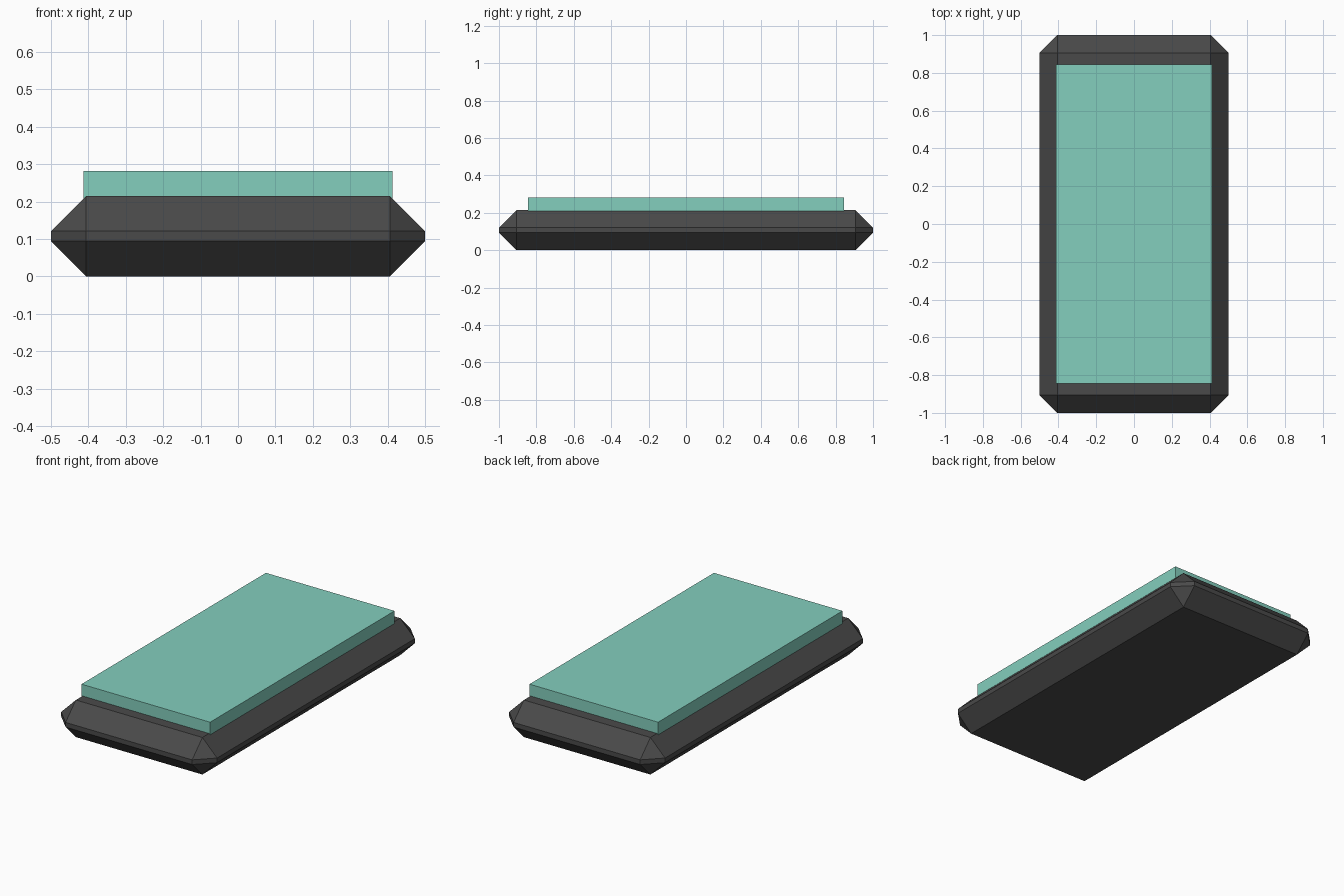
import bpy
import bmesh

if "Cube" in bpy.data.objects:
    bpy.data.objects.remove(bpy.data.objects["Cube"])


def material(name, rgb):
    m = bpy.data.materials.new(name)
    m.diffuse_color = (*rgb, 1.0)
    m.use_nodes = True
    m.node_tree.nodes["Principled BSDF"].inputs["Base Color"].default_value = m.diffuse_color
    return m


def box(name, size, z_min, mat, chamfer=0.0):
    """Box centred on x and y, resting at z_min, with optional flat chamfers."""
    bm = bmesh.new()
    bmesh.ops.create_cube(bm, size=1.0)
    for v in bm.verts:
        v.co.x *= size[0]
        v.co.y *= size[1]
        v.co.z = v.co.z * size[2] + z_min + size[2] / 2
    if chamfer:
        bmesh.ops.bevel(bm, geom=bm.edges[:], offset=chamfer, segments=1,
                        profile=0.5, affect='EDGES')
    mesh = bpy.data.meshes.new(name)
    bm.to_mesh(mesh)
    bm.free()
    mesh.materials.append(mat)
    obj = bpy.data.objects.new(name, mesh)
    bpy.context.collection.objects.link(obj)
    return obj


charcoal = material("charcoal", (0.068, 0.068, 0.068))
teal = material("pale teal", (0.23, 0.62, 0.51))

# Chamfered case
box("case", (1.0, 2.0, 0.215), 0.0, charcoal, chamfer=0.094)

# Raised screen slab, sunk into the case
box("screen", (0.825, 1.69, 0.132), 0.15, teal)
